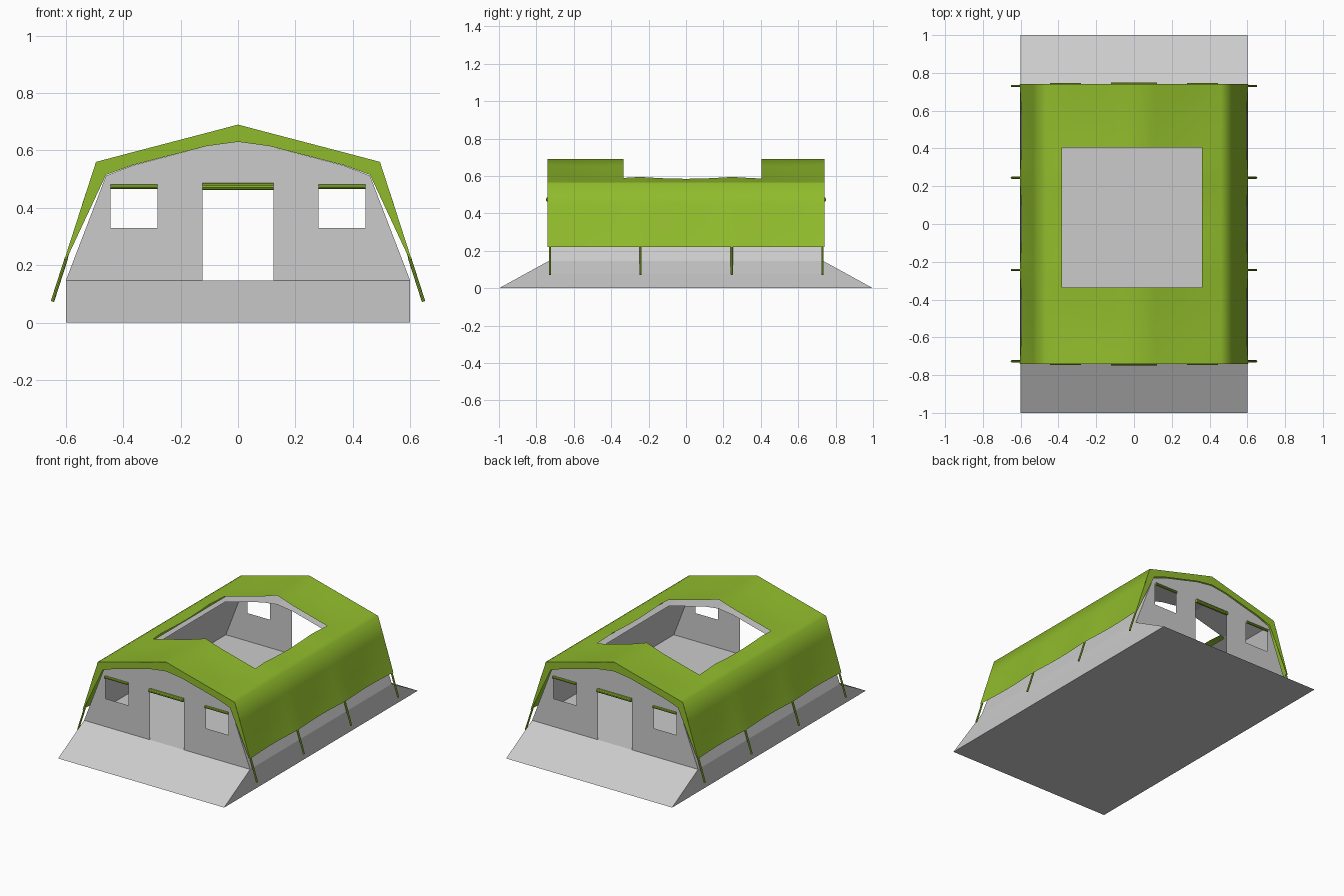
import bpy, bmesh, math
from mathutils import Vector

if "Cube" in bpy.data.objects:
    bpy.data.objects.remove(bpy.data.objects["Cube"])

green = bpy.data.materials.new("canvas_green")
green.diffuse_color = (0.28, 0.50, 0.025, 1)
green.use_nodes = True
green.node_tree.nodes["Principled BSDF"].inputs["Base Color"].default_value = green.diffuse_color

HX, HY = (-0.38, 0.36), (-0.335, 0.405)   # roof opening
END, WALL, FLOOR = 0.74, 0.732, 0.147
BAY = 2 * END / 3


def finish(bm, name, mat=None, smooth=False):
    bmesh.ops.recalc_face_normals(bm, faces=bm.faces)
    me = bpy.data.meshes.new(name)
    bm.to_mesh(me)
    bm.free()
    for p in me.polygons:
        p.use_smooth = smooth
    ob = bpy.data.objects.new(name, me)
    bpy.context.collection.objects.link(ob)
    if mat:
        me.materials.append(mat)
    return ob


def mirrored(half):
    """Half profile from eave to ridge -> full profile, with the opening edges inserted."""
    pts = half + [(-x, z) for x, z in reversed(half[:-1])]
    pts = [(-x, z) for x, z in pts]
    for hx in HX:
        for i in range(len(pts) - 1):
            (x0, z0), (x1, z1) = pts[i], pts[i + 1]
            if x0 < hx < x1:
                pts.insert(i + 1, (hx, z0 + (z1 - z0) * (hx - x0) / (x1 - x0)))
                break
    return pts


def sheet(name, half, end, mat=None, sag=0.0, smooth=False):
    """Cloth lofted along y, leaving out the roof opening."""
    pts = mirrored(half)
    ys = sorted([-end + 2 * end * i / 24 for i in range(25)] + list(HY))
    bm = bmesh.new()
    rows = []
    for y in ys:
        s = sag * abs(math.sin(math.pi * (y + end) / BAY))
        row = []
        for x, z in pts:
            if 0.05 < abs(x) < 0.45:
                z -= s
            elif z < 0.4:
                x -= math.copysign(s, x)
            row.append(bm.verts.new((x, y, z)))
        rows.append(row)
    for j in range(len(ys) - 1):
        for i in range(len(pts) - 1):
            cx, cy = (pts[i][0] + pts[i + 1][0]) / 2, (ys[j] + ys[j + 1]) / 2
            if HX[0] < cx < HX[1] and HY[0] < cy < HY[1]:
                continue
            bm.faces.new((rows[j][i], rows[j][i + 1], rows[j + 1][i + 1], rows[j + 1][i]))
    return finish(bm, name, mat, smooth)


def rod(name, a, b, r, sides=10):
    a, b = Vector(a), Vector(b)
    bm = bmesh.new()
    bmesh.ops.create_cone(bm, cap_ends=True, segments=sides, radius1=r, radius2=r, depth=(b - a).length)
    ob = finish(bm, name, green)
    ob.location = (a + b) / 2
    ob.rotation_euler = (b - a).to_track_quat('Z', 'Y').to_euler()
    bpy.context.view_layer.objects.active = ob
    ob.select_set(True)
    bpy.ops.object.shade_smooth_by_angle()
    ob.select_set(False)


# sloped base block
bm = bmesh.new()
bmesh.ops.create_cube(bm, size=2)
for v in bm.verts:
    v.co = (v.co.x * 0.6, v.co.y * (1 if v.co.z < 0 else WALL), 0 if v.co.z < 0 else FLOOR)
finish(bm, "base_ramp")

# outer fly sheet and inner lining with skirt
outer = [(0.605, 0.22), (0.568, 0.333), (0.532, 0.447), (0.495, 0.56), (0.46, 0.569),
         (0.25, 0.624), (0.11, 0.661), (0, 0.69)]
inner = [(0.6, FLOOR), (0.46, 0.512), (0.37, 0.547), (0.11, 0.615), (0, 0.63)]
sheet("roof_fly_sheet", outer, END, green, 0.01, True)
sheet("inner_lining", [(0.603, 0.08)] + inner, WALL)

# end walls with doorway and windows, plus green gable trim
loop = inner + [(-x, z) for x, z in reversed(inner[:-1])]
loop += [(-0.123, FLOOR), (-0.123, 0.467), (0.123, 0.467), (0.123, FLOOR)]
windows = [[(s * 0.28, 0.33), (s * 0.445, 0.33), (s * 0.445, 0.472), (s * 0.28, 0.472)] for s in (-1, 1)]
trim_out = [(0.605, 0.22), (0.495, 0.56), (0.37, 0.593), (0.11, 0.661), (0, 0.69)]
trim_in = [(0.598, 0.22), (0.46, 0.515), (0.37, 0.548), (0.11, 0.615), (0, 0.63)]
for side, label in ((-1, "front"), (1, "back")):
    bm = bmesh.new()
    for outline in [loop] + windows:
        vs = [bm.verts.new((x, side * WALL, z)) for x, z in outline]
        for i in range(len(vs)):
            bm.edges.new((vs[i - 1], vs[i]))
    bmesh.ops.triangle_fill(bm, use_beauty=True, edges=bm.edges[:], normal=(0, side, 0))
    finish(bm, label + "_wall")

    bm = bmesh.new()
    for m in (-1, 1):
        o = [bm.verts.new((m * x, side * END, z)) for x, z in trim_out]
        n = [bm.verts.new((m * x, side * END, z)) for x, z in trim_in]
        for i in range(len(o) - 1):
            bm.faces.new((o[i], o[i + 1], n[i + 1], n[i]))
    bmesh.ops.remove_doubles(bm, verts=bm.verts, dist=0.0001)
    finish(bm, label + "_gable_trim", green)

    # rolled-up door and window flaps
    y = side * (WALL + 0.006)
    rod(label + "_door_roll", (-0.123, y, 0.474), (0.123, y, 0.474), 0.012)
    for m in (-1, 1):
        rod(label + "_window_roll", (m * 0.28, y, 0.474), (m * 0.445, y, 0.474), 0.008)

# guy straps along both eaves
for m in (-1, 1):
    for y in (-0.727, -0.243, 0.245, 0.73):
        rod("guy_strap", (m * 0.598, y, 0.225), (m * 0.647, y, 0.073), 0.006, 8)
